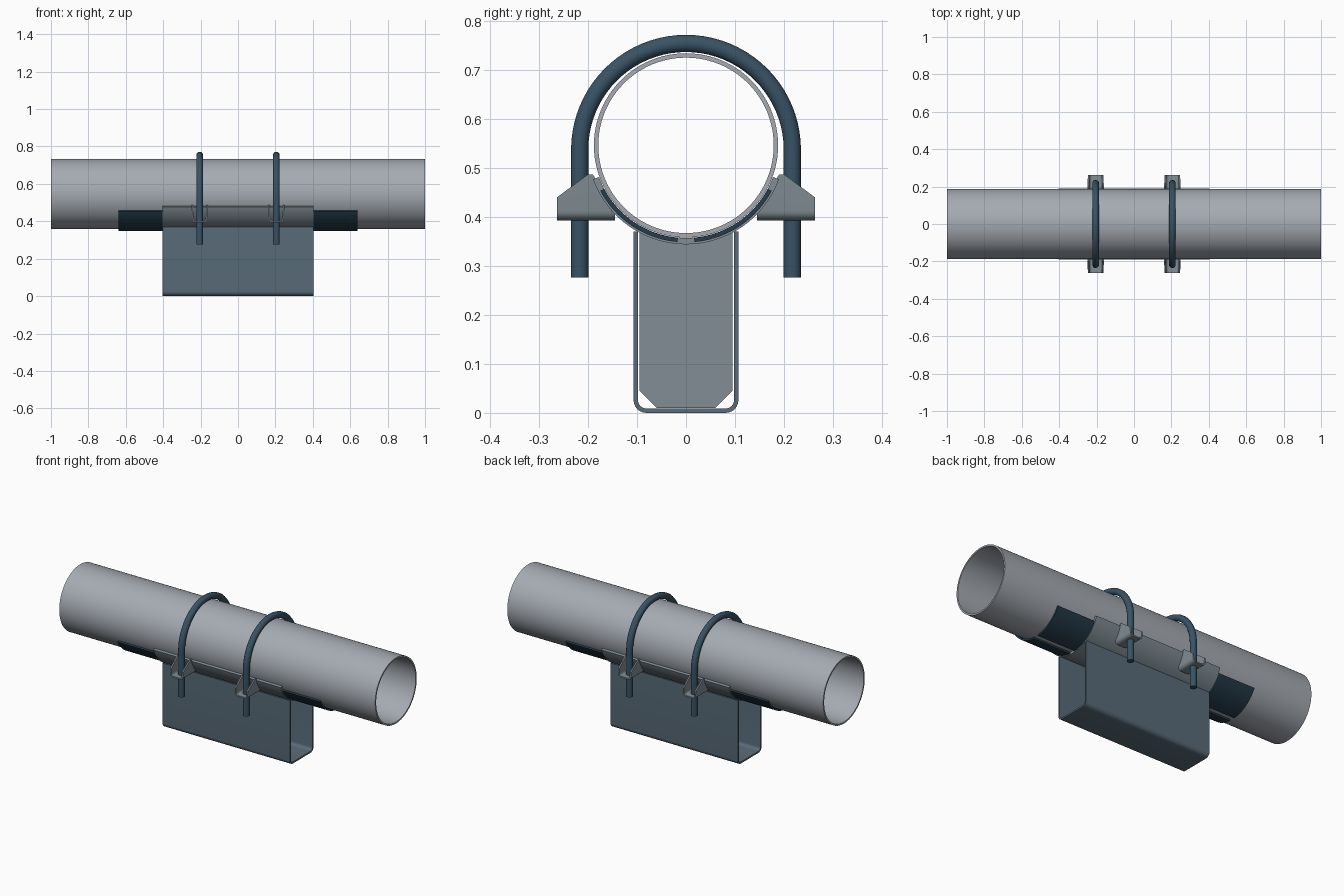
import bpy, bmesh
from math import sin, cos, pi, radians
from mathutils import Vector

if "Cube" in bpy.data.objects:
    bpy.data.objects.remove(bpy.data.objects["Cube"])

PIPE_Z = 0.546


def material(name, rgb):
    m = bpy.data.materials.new(name)
    m.diffuse_color = (*rgb, 1)
    m.use_nodes = True
    m.node_tree.nodes["Principled BSDF"].inputs["Base Color"].default_value = m.diffuse_color
    return m


STEEL = material("blue_grey_steel", (0.10, 0.15, 0.19))
PLATE = material("pale_steel", (0.22, 0.27, 0.30))
BOLT = material("dark_blue_steel", (0.04, 0.085, 0.13))
PAD = material("dark_pad", (0.018, 0.045, 0.07))
PIPE = material("pipe_grey", (0.38, 0.41, 0.45))


def finish(ob, mat):
    ob.data.materials.clear()
    ob.data.materials.append(mat)
    bpy.ops.object.select_all(action='DESELECT')
    ob.select_set(True)
    bpy.context.view_layer.objects.active = ob
    bpy.ops.object.shade_smooth_by_angle(angle=radians(30))
    return ob


def make(name, bm, mat):
    bmesh.ops.recalc_face_normals(bm, faces=bm.faces)
    me = bpy.data.meshes.new(name)
    bm.to_mesh(me)
    bm.free()
    ob = bpy.data.objects.new(name, me)
    bpy.context.collection.objects.link(ob)
    return finish(ob, mat)


def band(name, r0, r1, x0, x1, a0, a1, n, mat):
    """Curved plate around the pipe axis, angles in degrees from straight down."""
    closed = a1 - a0 >= 360
    bm = bmesh.new()
    rings = []
    for i in range(n if closed else n + 1):
        a = radians(a0 + (a1 - a0) * i / n)
        rings.append([bm.verts.new((x, r * sin(a), PIPE_Z - r * cos(a)))
                      for x, r in ((x0, r0), (x1, r0), (x1, r1), (x0, r1))])
    pairs = list(zip(rings, rings[1:]))
    if closed:
        pairs.append((rings[-1], rings[0]))
    else:
        bm.faces.new(rings[0])
        bm.faces.new(rings[-1])
    for p, q in pairs:
        for k in range(4):
            j = (k + 1) % 4
            bm.faces.new((p[k], p[j], q[j], q[k]))
    return make(name, bm, mat)


def prism(pts, place, lo, hi):
    """Extrude a 2D outline; place(u, v, d) gives the 3D position."""
    bm = bmesh.new()
    face = bm.faces.new([bm.verts.new(place(u, v, lo)) for u, v in pts])
    new = bmesh.ops.extrude_face_region(bm, geom=[face])["geom"]
    move = Vector(place(0, 0, hi)) - Vector(place(0, 0, lo))
    bmesh.ops.translate(bm, vec=move, verts=[g for g in new if isinstance(g, bmesh.types.BMVert)])
    return bm


def u_outline(w_top, w, top, bottom, r, t, n=6):
    """Bent-sheet U section: outer line, then inner line back."""
    def side(off):
        rr = r - off
        half = [(w_top - off, top)]
        for i in range(n + 1):
            a = pi / 2 * i / n
            half.append((w - r + rr * cos(a), bottom + r - rr * sin(a)))
        return half + [(-u, v) for u, v in reversed(half)]
    return side(0) + side(t)[::-1]


# Pipe
band("pipe", 0.179, 0.188, -1, 1, 0, 360, 96, PIPE)

# Curved cradle and the pads that stick out past its ends
band("cradle", 0.189, 0.202, -0.403, 0.403, -70, 70, 40, PLATE)
for end, x0, x1 in (("left", -0.64, -0.403), ("right", 0.403, 0.64)):
    for side, a0, a1 in (("front", -62, -5), ("back", 5, 62)):
        band(f"pad_{end}_{side}", 0.189, 0.198, x0, x1, a0, a1, 20, PAD)

# Channel base
along_x = lambda u, v, d: (d, u, v)
make("base_channel", prism(u_outline(0.107, 0.107, 0.37, 0, 0.026, 0.009),
                           along_x, -0.403, 0.403), STEEL)

# Stiffener plates inside the channel, cut to the cradle at the top
outline = [(-0.06, 0.01), (0.06, 0.01), (0.095, 0.045)]
for i in range(13):
    y = 0.095 - 0.19 * i / 12
    outline.append((y, PIPE_Z - (0.2 ** 2 - y * y) ** 0.5))
outline.append((-0.095, 0.045))
for end, x in (("left", -0.205), ("right", 0.205)):
    make(f"stiffener_{end}", prism(outline, along_x, x - 0.006, x + 0.006), PLATE)


def lug(name, x, s):
    """U-shaped bracket, trimmed by the cradle side and the sloping top."""
    bm = prism(u_outline(0.044, 0.04, 0.487, 0.393, 0.02, 0.008),
               lambda u, v, d: (x + u, d, v), 0.145, 0.263)
    for co, no in (((0, 0.263, 0.44), (0, 0.047, 0.063)),
                   ((0, 0.145, 0.408), (0, -0.079, 0.045))):
        bmesh.ops.bisect_plane(bm, geom=bm.verts[:] + bm.edges[:] + bm.faces[:],
                               plane_co=co, plane_no=Vector(no).normalized(),
                               clear_outer=True)
        bmesh.ops.holes_fill(bm, edges=[e for e in bm.edges if e.is_boundary], sides=0)
    bmesh.ops.scale(bm, vec=(1, s, 1), verts=bm.verts)
    make(name, bm, PLATE)


def u_bolt(name, x):
    r, zc, foot = 0.217, 0.537, 0.276
    pts = [(r, foot)] + [(r * cos(pi * i / 40), zc + r * sin(pi * i / 40))
                         for i in range(41)] + [(-r, foot)]
    cu = bpy.data.curves.new(name, 'CURVE')
    cu.dimensions = '3D'
    cu.bevel_depth = 0.018
    cu.bevel_resolution = 5
    cu.use_fill_caps = True
    sp = cu.splines.new('POLY')
    sp.points.add(len(pts) - 1)
    for p, (y, z) in zip(sp.points, pts):
        p.co = (x, y, z, 1)
    ob = bpy.data.objects.new(name, cu)
    bpy.context.collection.objects.link(ob)
    bpy.ops.object.select_all(action='DESELECT')
    ob.select_set(True)
    bpy.context.view_layer.objects.active = ob
    bpy.ops.object.convert(target='MESH')
    finish(bpy.context.view_layer.objects.active, BOLT)


# U-bolts with a bracket on each leg
for end, x in (("left", -0.205), ("right", 0.205)):
    u_bolt(f"u_bolt_{end}", x)
    for side, s in (("front", -1), ("back", 1)):
        lug(f"bracket_{end}_{side}", x, s)
